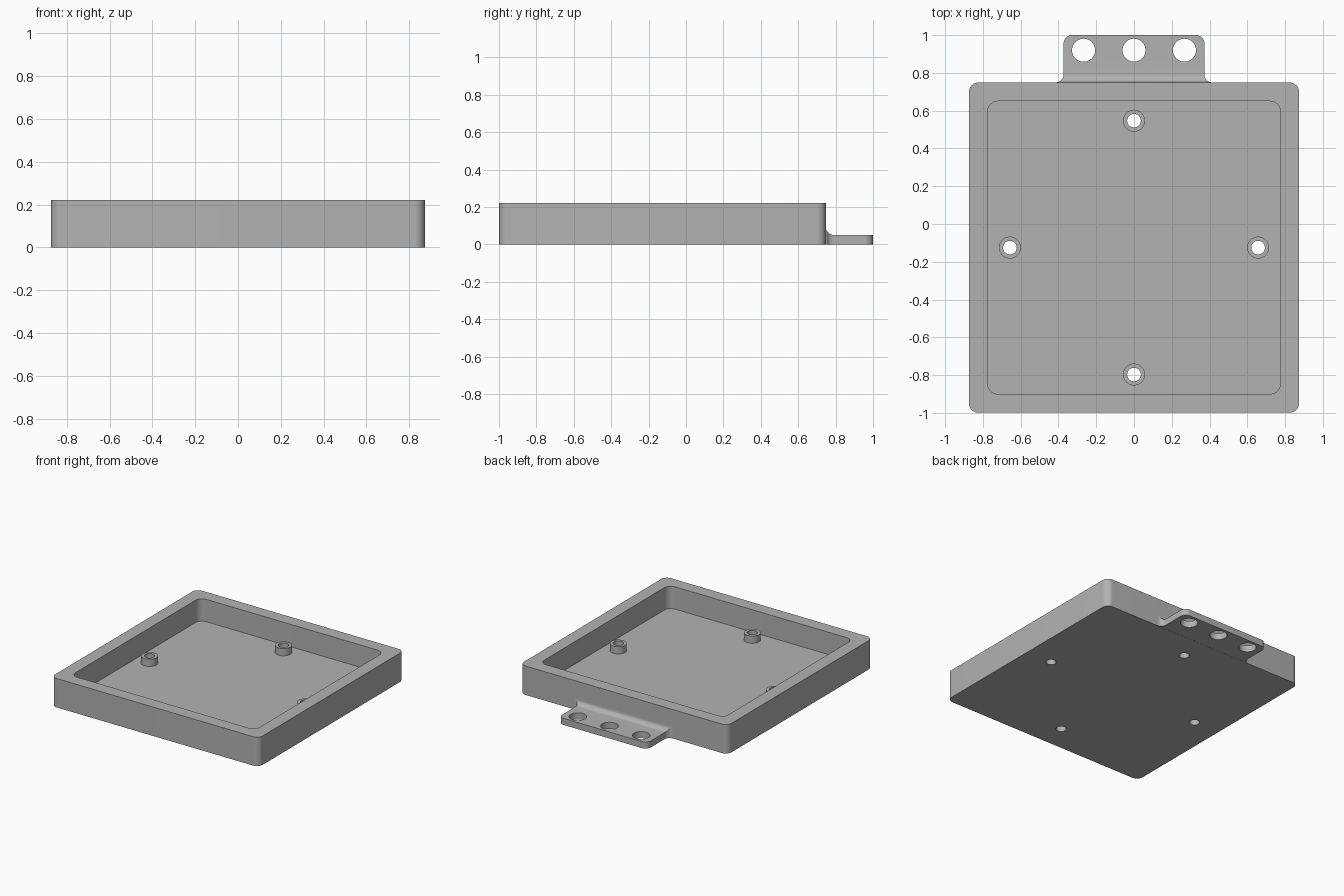
import bpy
import bmesh
from math import sin, cos, pi, radians

if "Cube" in bpy.data.objects:
    bpy.data.objects.remove(bpy.data.objects["Cube"])

grey = bpy.data.materials.new("light_grey")
grey.use_nodes = True
GREY = (0.45, 0.45, 0.45, 1)
grey.diffuse_color = GREY
grey.node_tree.nodes["Principled BSDF"].inputs["Base Color"].default_value = GREY

BODY_Y = -0.125   # centre of the tray
BACK_Y = 0.75     # back wall of the tray
FLOOR = 0.05      # floor and tab thickness
HEIGHT = 0.22


def loft(name, rings):
    """Closed solid through a list of rings with equal point counts."""
    bm = bmesh.new()
    loops = [[bm.verts.new(p) for p in ring] for ring in rings]
    n = len(loops[0])
    for a, b in zip(loops, loops[1:]):
        for i in range(n):
            j = (i + 1) % n
            bm.faces.new((a[i], a[j], b[j], b[i]))
    bm.faces.new(loops[0])
    bm.faces.new(loops[-1])
    bmesh.ops.recalc_face_normals(bm, faces=bm.faces)
    mesh = bpy.data.meshes.new(name)
    bm.to_mesh(mesh)
    bm.free()
    mesh.materials.append(grey)
    obj = bpy.data.objects.new(name, mesh)
    bpy.context.collection.objects.link(obj)
    return obj


def prism(name, outline, z0, z1):
    return loft(name, [[(x, y, z) for x, y in outline] for z in (z0, z1)])


def circle(cx, cy, r, n=48):
    return [(cx + r * cos(2 * pi * i / n), cy + r * sin(2 * pi * i / n)) for i in range(n)]


def rounded_square(half, r, steps=10):
    pts = []
    for q, (sx, sy) in enumerate([(1, 1), (-1, 1), (-1, -1), (1, -1)]):
        for i in range(steps + 1):
            a = (q + i / steps) * pi / 2
            pts.append((sx * (half - r) + r * cos(a),
                        BODY_Y + sy * (half - r) + r * sin(a)))
    return pts


def activate(obj):
    bpy.ops.object.select_all(action='DESELECT')
    bpy.context.view_layer.objects.active = obj
    obj.select_set(True)


def cut(obj, cutter):
    """Subtract the cutter, then discard it."""
    cutter.hide_render = True
    mod = obj.modifiers.new("cut", 'BOOLEAN')
    mod.operation = 'DIFFERENCE'
    mod.solver = 'EXACT'
    mod.object = cutter
    activate(obj)
    bpy.ops.object.modifier_apply(modifier=mod.name)
    bpy.data.objects.remove(cutter)


def finish(obj):
    activate(obj)
    bpy.ops.object.shade_smooth_by_angle(angle=radians(30))


# Open tray with rounded corners
tray = prism("tray", rounded_square(0.874, 0.05), 0, HEIGHT)
cut(tray, prism("cavity_cutter", rounded_square(0.775, 0.055), FLOOR, HEIGHT + 0.1))

# Four hollow standoffs, with screw holes running through the floor
REACH = 0.672
spots = {"back": (0, BODY_Y + REACH), "front": (0, BODY_Y - REACH),
         "left": (0.657, BODY_Y), "right": (-0.657, BODY_Y)}
for side, (x, y) in spots.items():
    post = prism(side + "_standoff", circle(x, y, 0.058), FLOOR, FLOOR + 0.055)
    for part in (post, tray):
        cut(part, prism("screw_hole_cutter", circle(x, y, 0.036), -0.1, 0.3))
    finish(post)
finish(tray)

# Mounting tab: sections run backwards as (y, half width, height)
STEPS = 10
HALF, FILLET, CORNER = 0.373, 0.04, 0.045
sections = []
for i in range(STEPS + 1):      # concave fillets against the back wall
    a = pi / 2 * i / STEPS
    grow = FILLET * (1 - sin(a))
    sections.append((BACK_Y + FILLET * (1 - cos(a)), HALF + grow, FLOOR + grow))
for i in range(STEPS + 1):      # rounded outer corners
    a = pi / 2 * i / STEPS
    sections.append((1 - CORNER + CORNER * sin(a), HALF - CORNER * (1 - cos(a)), FLOOR))
tab = loft("mounting_tab", [[(-w, y, 0), (w, y, 0), (w, y, h), (-w, y, h)]
                            for y, w, h in sections])
for x in (-0.267, 0, 0.267):
    cut(tab, prism("tab_hole_cutter", circle(x, 0.92, 0.061), -0.1, 0.2))
finish(tab)
